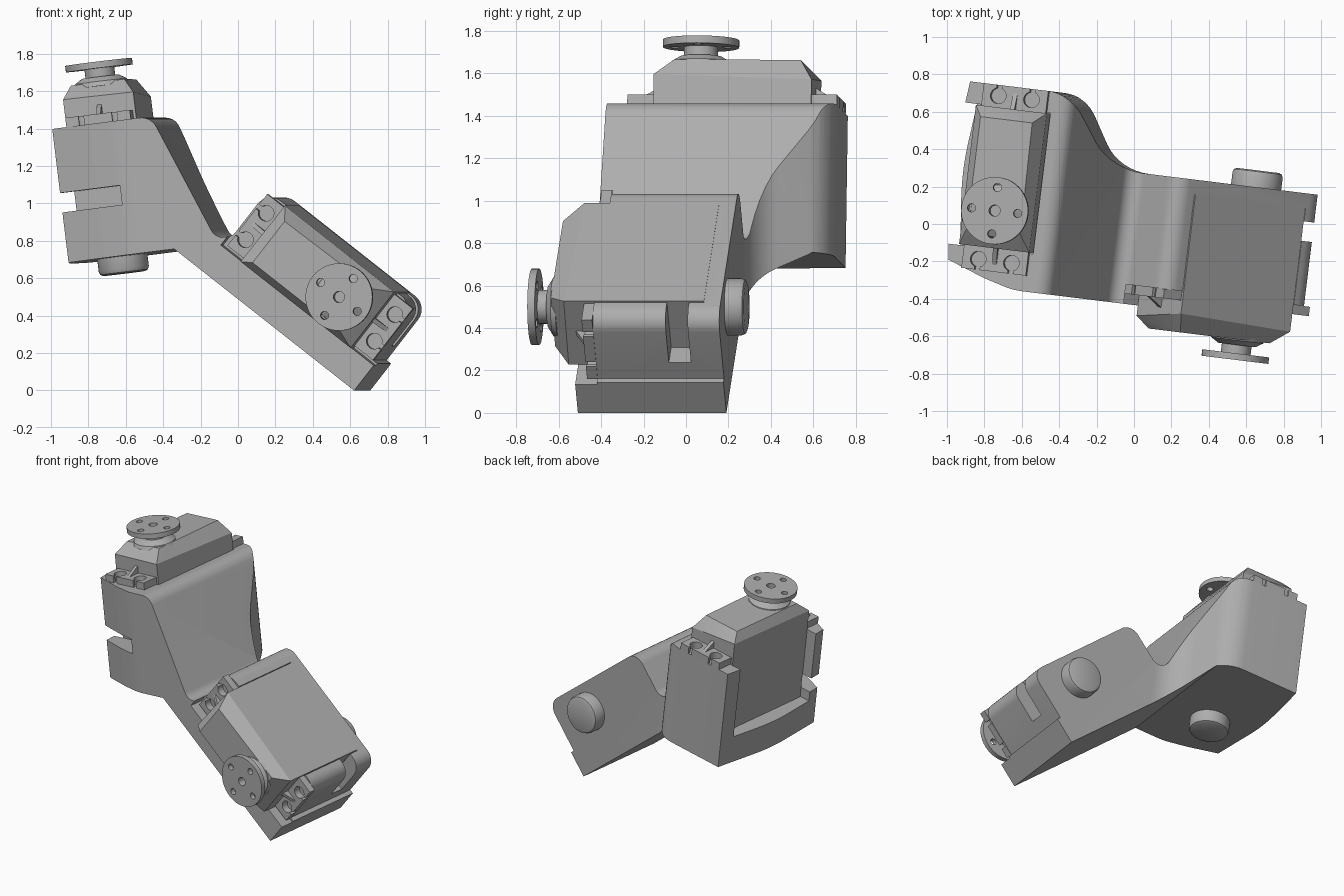
import bpy, bmesh, math
from mathutils import Matrix, Vector

cube = bpy.data.objects.get("Cube")
if cube:
    bpy.data.objects.remove(cube, do_unlink=True)

grey = bpy.data.materials.new("plain grey")
grey.use_nodes = True
GREY = (0.42, 0.42, 0.42, 1)
grey.diffuse_color = GREY
grey.node_tree.nodes["Principled BSDF"].inputs["Base Color"].default_value = GREY

# Whole assembly is leaned slightly about two axes
LEAN = Matrix.Rotation(math.radians(-7), 4, 'Z') @ Matrix.Rotation(math.radians(-7), 4, 'Y')
H = math.sqrt(0.5)
ALONG, OUT = Vector((H, 0, -H)), Vector((H, 0, H))   # arm directions, 45 degrees down


def arm(s, t):
    p = ALONG * s + OUT * t
    return p.x, p.z


def frame(x, y, z, origin):
    m = Matrix((x, y, z)).transposed().to_4x4()
    m.translation = origin
    return m


def make(name, bm, place=Matrix()):
    bmesh.ops.recalc_face_normals(bm, faces=bm.faces)
    mesh = bpy.data.meshes.new(name)
    bm.to_mesh(mesh)
    bm.free()
    mesh.transform(place)
    mesh.materials.append(grey)
    ob = bpy.data.objects.new(name, mesh)
    bpy.context.scene.collection.objects.link(ob)
    return ob


def box(name, lo, hi, place=Matrix()):
    bm = bmesh.new()
    bmesh.ops.create_cube(bm, size=1)
    for v in bm.verts:
        v.co = [a + (c + 0.5) * (b - a) for a, b, c in zip(lo, hi, v.co)]
    return make(name, bm, place)


def rounded(corners, steps=8):
    """Polygon with each (x, y, radius) corner turned into an arc."""
    out = []
    for i, (x, y, r) in enumerate(corners):
        p = Vector((x, y))
        if r == 0:
            out.append(p)
            continue
        a = (Vector(corners[i - 1][:2]) - p).normalized()
        b = (Vector(corners[(i + 1) % len(corners)][:2]) - p).normalized()
        half = a.angle(b) / 2
        centre = p + (a + b).normalized() * r / math.sin(half)
        start = p + a * r / math.tan(half) - centre
        end = p + b * r / math.tan(half) - centre
        turn = start.angle(end)
        for k in range(steps + 1):
            f = k / steps
            out.append(centre + (start * math.sin((1 - f) * turn) + end * math.sin(f * turn)) / math.sin(turn))
    return out


def prism(name, points, lo, hi, place=Matrix()):
    bm = bmesh.new()
    face = bm.faces.new([bm.verts.new((p[0], p[1], lo)) for p in points])
    top = bmesh.ops.extrude_face_region(bm, geom=[face])["geom"]
    bmesh.ops.translate(bm, vec=(0, 0, hi - lo), verts=[v for v in top if isinstance(v, bmesh.types.BMVert)])
    return make(name, bm, place)


def lathe(name, profile, place=Matrix()):
    bm = bmesh.new()
    verts = [bm.verts.new((r, 0, z)) for r, z in profile]
    edges = [bm.edges.new(pair) for pair in zip(verts, verts[1:])]
    bmesh.ops.spin(bm, geom=verts + edges, cent=(0, 0, 0), axis=(0, 0, 1), angle=math.tau, steps=48)
    bmesh.ops.remove_doubles(bm, verts=bm.verts, dist=1e-5)
    return make(name, bm, place)


def combine(ob, others, operation='DIFFERENCE'):
    for other in others:
        mod = ob.modifiers.new("cut", 'BOOLEAN')
        mod.operation, mod.object, mod.solver = operation, other, 'EXACT'
    bpy.context.view_layer.update()
    mesh = bpy.data.meshes.new_from_object(ob.evaluated_get(bpy.context.evaluated_depsgraph_get()))
    ob.modifiers.clear()
    ob.data = mesh
    for other in others:
        bpy.data.objects.remove(other, do_unlink=True)


def rod(x, y, r, lo, hi, place):
    return lathe("cutter", [(0, lo), (r, lo), (r, hi), (0, hi)], place @ Matrix.Translation((x, y, 0)))


def servo(prefix, place):
    """Servo with its output axis on z and its mounting ears resting on z = 0."""
    # Case with an uneven chamfered lid
    bm = bmesh.new()
    for x, y, z in [(-.19, -.2, -.52), (.19, -.2, -.52), (-.19, .55, -.52), (.19, .55, -.52),
                    (-.19, -.2, .15), (.19, -.2, .145), (-.19, .55, .16), (.19, .55, .12),
                    (-.15, -.11, .22), (.14, -.11, .22), (-.15, .49, .22), (.13, .49, .22)]:
        bm.verts.new((x, y, z))
    bmesh.ops.convex_hull(bm, input=bm.verts)
    parts = [make(prefix + "_servo_case", bm, place)]

    # Mounting ears with slotted screw holes and a stiffening rib
    for end, near, far, mid in (("front", -.2, -.325, -.268), ("rear", .55, .67, .612)):
        lo, hi = min(near, far), max(near, far)
        ear = box(f"{prefix}_{end}_ear", (-.175, lo, 0), (.175, hi, .05), place)
        cuts = []
        for x in (-.09, .09):
            cuts.append(rod(x, mid, .042, -.1, .1, place))
            tip = far + math.copysign(.05, far)
            cuts.append(box("cutter", (x - .014, min(mid, tip), -.09), (x + .014, max(mid, tip), .09), place))
        combine(ear, cuts)
        wedge = [(near, .04), (far - math.copysign(.02, far), .04), (near, .1)]
        rib = prism(f"{prefix}_{end}_rib", wedge, -.012, .012,
                    place @ frame((0, 1, 0), (0, 0, 1), (1, 0, 0), (0, 0, 0)))
        parts += [ear, rib]

    # Gear collar and round horn
    parts.append(lathe(prefix + "_collar", [(0, .2), (.15, .2), (.14, .225), (.1, .25), (0, .25)], place))
    horn = lathe(prefix + "_horn", [(0, .24), (.08, .24), (.08, .295), (.18, .295), (.18, .33), (0, .33)], place)
    spots = [(0, 0, .03)] + [(.125 * math.cos(a), .125 * math.sin(a), .022)
                             for a in (0, math.pi / 2, math.pi, -math.pi / 2)]
    combine(horn, [rod(x, y, r, .27 if r > .025 else .2, .4, place) for x, y, r in spots])
    return parts + [horn]


upper = Matrix.Translation((-.529, -.02, 1.505))
lower = frame(OUT, -ALONG, (0, -1, 0), ALONG * .184 + OUT * .778 + Vector((0, -.325, 0)))
upright = frame((1, 0, 0), (0, 0, 1), (0, -1, 0), (0, 0, 0))      # draws x-z profiles
tilted = frame(ALONG, (0, 1, 0), OUT, (0, 0, 0))                 # box sides along the arm

# Bracket: side profile crossed with plan profile
side = rounded([(-.9, .785, 0), (-.9, 1.505, 0), (-.235, 1.505, .09), (*arm(-.5, .575), .07),
                (*arm(-.5, .965), .09), (*arm(.505, .965), .09), (*arm(.505, .6), 0),
                (*arm(.535, .6), 0), (*arm(.535, .417), 0), (*arm(-.695, .417), 0)])
plan = rounded([(-.785, -.31, 0), (-.58, -.385, .5), (-.42, -.43, .4), (1.4, -.43, 0), (1.4, .275, 0),
                (-.04, .275, .25), (-.24, .65, .2), (-.785, .65, 0), (-.835, .17, 1.5)])
bracket = prism("bracket", side, -1, 1, upright)
combine(bracket, [prism("plan_cutter", plan, -1, 3)], 'INTERSECT')

# Servo pockets, lower seat and cable slots
combine(bracket, [
    box("cutter", (-1.2, -.225, .985), (-.335, .535, 2)),
    box("cutter", (-1.2, -.7, 1.055), (-.447, -.1, 1.16)),
    box("cutter", (-.371, -.9, .588), (.389, .195, 1.5), tilted),
    box("cutter", (-.51, -.9, .588), (.8, -.325, 1.3), tilted),
    box("cutter", (.3, .02, .695), (.8, .125, 1.3), tilted)])

# Pivot studs opposite each horn
stud = [(0, .02), (.135, .02), (.135, -.065), (.128, -.083), (.112, -.09), (0, -.09)]
parts = [bracket]
parts.append(lathe("upper_pivot_stud", stud, Matrix.Translation((-.529, -.02, .785))))
parts.append(lathe("lower_pivot_stud", stud, lower @ Matrix.Translation((0, 0, -.6))))
parts += servo("upper", upper) + servo("lower", lower)

for ob in parts:
    ob.data.transform(LEAN)
    bpy.ops.object.select_all(action='DESELECT')
    ob.select_set(True)
    bpy.context.view_layer.objects.active = ob
    bpy.ops.object.shade_smooth_by_angle(angle=math.radians(28))
